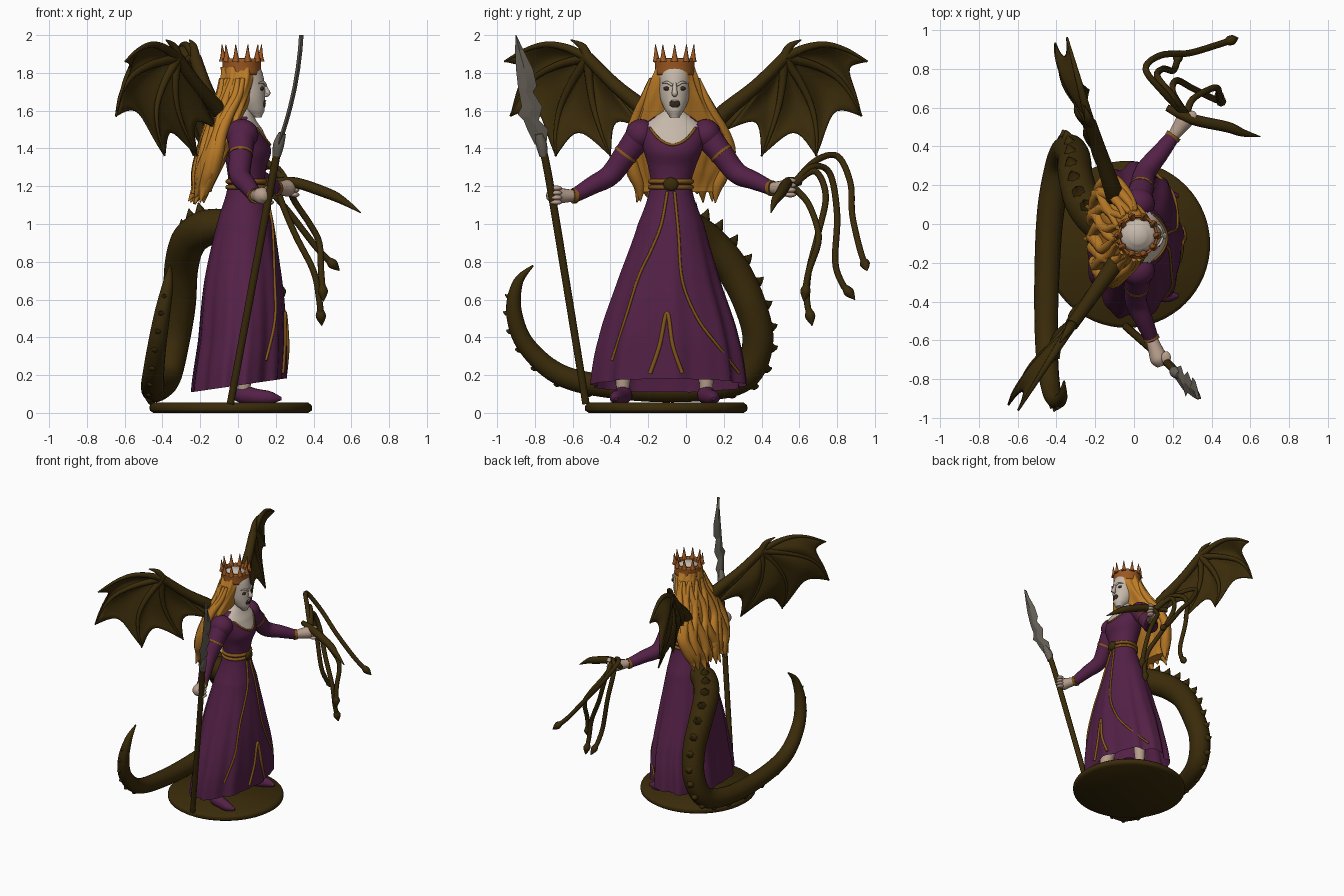
import bpy, bmesh, math, random
from math import sin, cos, pi
from mathutils import Vector, Matrix

random.seed(4)
old = bpy.data.objects.get("Cube")
if old:
    bpy.data.objects.remove(old, do_unlink=True)


def material(name, *rgb):
    m = bpy.data.materials.new(name)
    m.use_nodes = True
    m.diffuse_color = (*rgb, 1)
    bsdf = next(n for n in m.node_tree.nodes if n.type == 'BSDF_PRINCIPLED')
    bsdf.inputs["Base Color"].default_value = (*rgb, 1)
    bsdf.inputs["Roughness"].default_value = 0.8
    return m


PURPLE = material("purple cloth", .088, .015, .062)
BROWN = material("dark hide", .042, .024, .003)
HAIR = material("golden hair", .5, .2, .02)
CROWN = material("copper crown", .33, .095, .015)
SKIN = material("pale skin", .56, .48, .4)
HANDS = material("warm skin", .47, .34, .26)
STEEL = material("dull steel", .14, .125, .1)
TRIM = material("old gold trim", .23, .095, .01)
DARK = material("dark feature", .035, .022, .012)


def make(name, verts, faces, *mats, sharp=60):
    me = bpy.data.meshes.new(name)
    me.from_pydata(verts, [], faces)
    bm = bmesh.new()
    bm.from_mesh(me)
    bmesh.ops.recalc_face_normals(bm, faces=bm.faces)
    bm.to_mesh(me)
    bm.free()
    for m in mats:
        me.materials.append(m)
    me.shade_smooth()
    me.set_sharp_from_angle(angle=math.radians(sharp))
    ob = bpy.data.objects.new(name, me)
    bpy.context.scene.collection.objects.link(ob)
    return ob


def spline(pts, i, t):
    """Smooth interpolation through a list of tuples, segment i, fraction t."""
    a, b, c, d = (pts[max(0, min(len(pts) - 1, i + k))] for k in (-1, 0, 1, 2))
    return [q + .5 * t * (r - p + t * (2 * p - 5 * q + 4 * r - s + t * (3 * (q - r) + s - p)))
            for p, q, r, s in zip(a, b, c, d)]


def skin_rings(name, rings, mats, caps=True, sharp=60):
    n = len(rings[0])
    faces = [(k * n + j, k * n + (j + 1) % n, (k + 1) * n + (j + 1) % n, (k + 1) * n + j)
             for k in range(len(rings) - 1) for j in range(n)]
    if caps:
        faces += [tuple(range(n)), tuple(range((len(rings) - 1) * n, len(rings) * n))]
    return make(name, [v for r in rings for v in r], faces, *mats, sharp=sharp)


def surface(rows, a, z, ripple=None, out=0):
    """Point on a body given by rows (z, centre x, centre y, radius x, radius y)."""
    i = max(k for k in range(len(rows) - 1) if rows[k][0] <= z + 1e-6)
    t = (z - rows[i][0]) / (rows[i + 1][0] - rows[i][0])
    _, cx, cy, rx, ry = spline(rows, i, t)
    f = 1 + (ripple(a, z) if ripple else 0)
    return Vector((cx + (rx * f + out) * cos(a), cy + (ry * f + out) * sin(a), z))


def loft(name, rows, mats, sides=48, steps=40, ripple=None, caps=True):
    z0, z1 = rows[0][0], rows[-1][0]
    rings = [[surface(rows, 2 * pi * j / sides, z0 + (z1 - z0) * k / steps, ripple)
              for j in range(sides)] for k in range(steps + 1)]
    return skin_rings(name, rings, mats, caps)


def tube(name, pts, mat, sides=10, steps=6):
    """Sweep a circle along points (x, y, z, radius)."""
    path = [spline(pts, i, k / steps) for i in range(len(pts) - 1) for k in range(steps)]
    path.append(list(pts[-1]))
    pos = [Vector(p[:3]) for p in path]
    side, rings = None, []
    for k, p in enumerate(pos):
        d = (pos[min(k + 1, len(pos) - 1)] - pos[max(k - 1, 0)]).normalized()
        side = (side - d * side.dot(d)).normalized() if side else d.orthogonal().normalized()
        up, r = d.cross(side), max(path[k][3], .001)
        rings.append([p + r * (side * cos(2 * pi * j / sides) + up * sin(2 * pi * j / sides))
                      for j in range(sides)])
    return skin_rings(name, rings, [mat])


def ball(name, loc, size, mat):
    bm = bmesh.new()
    bmesh.ops.create_uvsphere(bm, u_segments=20, v_segments=12, radius=1,
                              matrix=Matrix.Translation(loc) @ Matrix.Diagonal((*size, 1)))
    ob = make(name, [], [], mat)
    bm.to_mesh(ob.data)
    bm.free()
    ob.data.shade_smooth()
    return ob


# Round base
edge = [(0, .41), (.012, .428), (.04, .428), (.055, .41)]
loft("base", [(z, -.038, -.105, r, r) for z, r in edge], [BROWN], 64, 9)

# Gown, with bare neck and chest
gown_rows = [(.17, 0, -.09, .245, .405), (.4, .02, -.09, .23, .365), (.7, .025, -.09, .205, .27),
             (1, .035, -.08, .15, .175), (1.2, .045, -.08, .1, .11), (1.3, .045, -.075, .105, .125),
             (1.39, .05, -.07, .125, .155), (1.5, .03, -.07, .1, .175), (1.56, .02, -.07, .07, .11),
             (1.6, .025, -.065, .045, .055), (1.68, .03, -.06, .045, .05)]


def folds(a, z):
    return .04 * max(0, 1.1 - z) * (sin(9 * a + 1) + .6 * sin(16 * a))


def hem(p):
    """Drop the hem towards the back."""
    p.z -= .035 * max(0, 1 - (p.z - .17) / .3) * (.7 - p.x / .24)
    return p


def neckline(y):
    return 1.42 + 6 * (y + .07) ** 2


gown = loft("gown", gown_rows, [PURPLE, SKIN], 96, 110, folds, caps=False)
for v in gown.data.vertices:
    hem(v.co)
for f in gown.data.polygons:
    c = f.center
    f.material_index = int(c.z > 1.575 or (c.x > .05 and c.z > neckline(c.y)))


def trim(name, yz, radius=.008):
    pts = []
    for y, z in yz:
        a = 0
        for _ in range(12):  # turn until the surface point has this y
            a = max(-1.4, min(1.4, a + 2 * (y - surface(gown_rows, a, z, folds).y)))
        pts.append((*hem(surface(gown_rows, a, z, folds, .002)), radius))
    return tube(name, pts, TRIM, 8)


trim("neck_trim", [(-.07 + d / 100, neckline(-.07 + d / 100)) for d in range(-12, 13, 3)], .007)
trim("skirt_trim_a", [(-.1, 1.17), (-.13, 1), (-.18, .87), (-.25, .72), (-.32, .5), (-.39, .28)])
trim("skirt_trim_b", [(-.06, 1.17), (-.04, .95), (-.02, .7), (.06, .5), (.17, .35), (.28, .22)])
trim("slit_trim", [(-.19, .2), (-.14, .35), (-.1, .53), (-.07, .35), (-.02, .2)], .011)
for z in (1.195, 1.225):
    loft("belt", [(z + d, .045, -.08, .103 + b, .113 + b) for d, b in
                  [(-.012, 0), (-.006, .008), (.006, .008), (.012, 0)]], [TRIM], 40, 6)
ball("buckle", (.155, -.08, 1.21), (.02, .04, .036), BROWN)

# Legs and shoes
for y, turn in ((-.33, -.02), (.105, .02)):
    tube("leg", [(.03, y, .09, .032), (.03, y, .2, .042), (.02, y * .8, .45, .06)], HANDS)
    tube("shoe", [(-.01, y - turn, .09, .03), (.03, y, .095, .048), (.1, y + turn, .085, .042),
                  (.17, y + turn * 2, .08, .034), (.23, y + turn * 2, .075, .008)], PURPLE, 14)

# Head and face
head_rows = [(1.565, .1, -.06, .025, .025), (1.6, .08, -.06, .06, .05), (1.66, .052, -.06, .09, .075),
             (1.73, .042, -.06, .1, .083), (1.8, .03, -.06, .1, .088), (1.85, .02, -.06, .085, .08),
             (1.88, .02, -.06, .04, .04)]
loft("head", head_rows, [SKIN], 36, 30)
tube("nose", [(.135, -.06, 1.745, .01), (.15, -.06, 1.71, .013), (.155, -.06, 1.69, .016),
              (.135, -.06, 1.68, .008)], SKIN)
ball("mouth", (.135, -.06, 1.637), (.012, .028, .025), DARK)
ball("teeth", (.145, -.06, 1.652), (.005, .018, .005), SKIN)
for s in (-1, 1):
    ball("eye", (.126, -.06 + s * .038, 1.717), (.011, .022, .011), DARK)
    tube("brow", [(.148, -.06 + s * .012, 1.733, .006), (.135, -.06 + s * .04, 1.75, .007),
                  (.11, -.06 + s * .065, 1.745, .003)], SKIN)

# Hair mass and loose wavy locks
hair_rows = [(1.17, -.18, -.04, .04, .2), (1.28, -.15, -.04, .06, .24), (1.4, -.11, -.035, .075, .265),
             (1.5, -.075, -.045, .085, .24), (1.6, -.04, -.055, .09, .195), (1.7, -.005, -.06, .092, .15),
             (1.78, .01, -.06, .098, .12), (1.83, .01, -.06, .097, .1)]


def waves(a, z):
    return .06 * sin(7 * a + 9 * z) + .03 * sin(15 * a - 14 * z)


loft("hair", hair_rows, [HAIR], 80, 40, waves)
for k in range(15):
    a = pi * (.48 + 1.04 * k / 14)
    phase = random.uniform(0, 6)
    pts = [(*surface(hair_rows, a + .13 * sin(phase + 14 * z), z), r)
           for z, r in ((1.77, .012), (1.68, .02), (1.58, .026), (1.48, .03), (1.38, .036), (1.28, .038), (1.2, .03))]
    x, y, z, _ = pts[-1]
    pts.append((x - random.uniform(.01, .05), y * random.uniform(.85, 1.05), 1.1 + random.uniform(0, .07), .003))
    tube("hair_lock", pts, HAIR, 8, 5)

# Crown with tall points
band = loft("crown_band", [(1.79, .02, -.06, .101, .104), (1.83, .02, -.06, .101, .104),
                           (1.875, .02, -.06, .104, .107)], [CROWN], 40, 6, caps=False)
band.modifiers.new("thickness", 'SOLIDIFY').thickness = .012
for k in range(10):
    x, y = cos(k * pi / 5), sin(k * pi / 5)
    tube("crown_point", [(.02 + .1 * x, -.06 + .1 * y, 1.86, .022), (.02 + .1 * x, -.06 + .103 * y, 1.89, .013),
                         (.02 + .105 * x, -.06 + .107 * y, 1.95, .002)], CROWN, 6, 3)


# Arms, puffed sleeves, cuffs and gripping hands
def arm(shoulder, elbow, wrist, hand):
    sh, el, wr, ha = map(Vector, (shoulder, elbow, wrist, hand))
    ball("puff_sleeve", sh, (.088, .08, .08), PURPLE)
    mid = sh.lerp(el, .5)
    tube("sleeve", [(*sh, .075), (*mid, .063), (*el, .057), (*el.lerp(wr, .5), .048), (*wr, .037)], PURPLE, 16)
    d = (el - sh).normalized() * .007
    tube("sleeve_band", [(*(mid - d), .066), (*(mid + d), .066)], TRIM, 16, 2)
    d = (ha - wr).normalized()
    tube("cuff", [(*(wr - d * .01), .041), (*(wr + d * .012), .041)], TRIM, 16, 2)
    tube("hand", [(*wr, .03), (*wr.lerp(ha, .5), .038), (*ha, .045), (*(ha + d * .035), .022)], HANDS, 14)
    for k in range(4):
        q = ha + Vector((.035, .012, .04 - k * .025))
        ball("finger", q, (.025, .032, .014), HANDS)


arm((.02, -.24, 1.475), (.01, -.4, 1.26), (.09, -.59, 1.15), (.13, -.7, 1.15))
arm((.02, .105, 1.475), (.06, .27, 1.27), (.2, .45, 1.19), (.265, .54, 1.19))

# Spear with a jagged, forward-curving blade
tube("spear_shaft", [(-.04, -.53, .05, .02), (.17, -.715, 1.18, .021), (.215, -.765, 1.42, .02)], BROWN, 12)
tube("spear_socket", [(.205, -.755, 1.36, .022), (.215, -.765, 1.42, .03), (.235, -.78, 1.48, .02)], STEEL, 12)
profile = [(1.42, -.8, -.74), (1.5, -.84, -.73), (1.55, -.86, -.78), (1.58, -.89, -.77), (1.62, -.87, -.76),
           (1.7, -.885, -.81), (1.73, -.89, -.79), (1.82, -.9, -.81), (1.92, -.905, -.86), (2, -.902, -.898)]
rings = []
for z, lo, hi in profile:
    t, m = (z - 1.42) / .58, (lo + hi) / 2
    x = .215 + .21 * t - .09 * t * t
    rings.append([(x, lo, z), (x + .012, m, z), (x, hi, z), (x - .012, m, z)])
skin_rings("spear_blade", rings, [STEEL], sharp=15)

# Many-tailed whip
grip = (.27, .56, 1.2, .02)
tails = [[(.15, .68, 1.33), (.06, .8, 1.36), (.14, .87, 1.22), (.28, .88, 1.05), (.42, .92, .87), (.51, .95, .78)],
         [(.2, .66, 1.3), (.12, .76, 1.27), (.15, .8, 1.05), (.2, .79, .8), (.22, .83, .68), (.23, .87, .63)],
         [(.2, .68, 1.28), (.22, .74, 1.15), (.3, .7, .95), (.4, .65, .75), (.43, .64, .6), (.44, .66, .5)],
         [(.3, .64, 1.12), (.38, .69, 1), (.43, .7, .9), (.44, .65, .75), (.45, .63, .63)]]
for path in tails:
    tube("whip_tail", [grip] + [(*p, .017) for p in path], BROWN)
    end, before = Vector(path[-1]), Vector(path[-2])
    d = (end - before).normalized()
    tube("whip_barb", [(*(end - d * .05), .015), (*(end - d * .01), .027), (*(end + d * .04), .002)], BROWN, 8)
tube("whip_handle", [(.17, .6, 1.22, .018), (.3, .54, 1.22, .028), (.48, .5, 1.16, .028),
                     (.56, .47, 1.12, .02), (.65, .45, 1.06, .003)], BROWN)

# Tail with a ridge of spikes
tail = [(-.06, -.05, 1, .08), (-.17, 0, .98, .095), (-.26, .11, .91, .095), (-.3, .24, .77, .09),
        (-.31, .34, .57, .086), (-.34, .38, .37, .082), (-.38, .3, .19, .078), (-.43, .06, .13, .07),
        (-.45, -.3, .13, .064), (-.45, -.64, .19, .058), (-.43, -.84, .35, .05), (-.4, -.91, .53, .042),
        (-.37, -.89, .69, .027), (-.36, -.81, .78, .005)]
tube("tail", tail, BROWN, 18, 8)
for k in range(2, 24):
    x, y, z, r = spline(tail, k // 2, k % 2 / 2)
    out = Vector((-.15, y + .2, z - .55)).normalized()
    p = Vector((x, y, z))
    tube("tail_spike", [(*(p + out * r * .7), r * .5), (*(p + out * r * 1.1), r * .28),
                        (*(p + out * r * 1.4 + Vector((0, 0, r * .2))), .002)], BROWN, 6, 2)


# Bat wings: fingers fan out from the wrist, with billowing scalloped skin between
def wing(s):
    def place(y, z, shift=0):
        x = -.1 - (y - .15) * .34 if s > 0 else -.13 - (y - .25) * .7
        return Vector((x + shift, s * y, z))
    wrist, n = (.52, 1.88), 10
    # tip y, tip z, bow y, bow z, forward shift of the tip
    tips = [(.96, 1.86, 0, .08, .03), (.93, 1.57, .06, .06, -.04), (.69, 1.36, .06, 0, .05),
            (.4, 1.36, .03, 0, .02), (.22, 1.5, 0, 0, 0), (.16, 1.58, 0, 0, 0)]

    def finger(i, v):
        y, z, by, bz, shift = tips[i]
        return Vector((wrist[0] + (y - wrist[0]) * v + by * sin(pi * v),
                       wrist[1] + (z - wrist[1]) * v + bz * sin(pi * v),
                       shift * v - .035 * sin(pi * v) * (0 < i < 4)))
    for i in range(len(tips) - 1):
        pull = .24 if i < 4 else 0
        verts, faces = [], []
        for a in range(n + 1):
            for b in range(n + 1):
                u, v = a / n, b / n
                w = v * (1 - pull * sin(pi * u) * v)
                y, z, shift = finger(i, w).lerp(finger(i + 1, w), u)
                verts.append(place(y, z, shift - .04 * sin(pi * u) * sin(pi * v)))
        for a in range(n):
            for b in range(n):
                k = a * (n + 1) + b
                faces.append((k, k + 1, k + n + 2, k + n + 1))
        skin = make("wing_membrane", verts, faces, BROWN)
        thick = skin.modifiers.new("thickness", 'SOLIDIFY')
        thick.thickness, thick.offset = .01, 0
    for i in range(4):
        tube("wing_finger", [(*place(*finger(i, v)), .026 - .02 * v) for v in (0, .25, .5, .75, 1)], BROWN)
    tube("wing_arm", [(*place(.1, 1.48), .05), (*place(.2, 1.59), .045), (*place(.37, 1.73), .036),
                      (*place(*wrist), .032)], BROWN, 12)
    tube("wing_claw", [(*place(*wrist), .028), (*place(.55, 1.94), .02), (*place(.61, 1.975), .003)], BROWN)


wing(1)
wing(-1)
